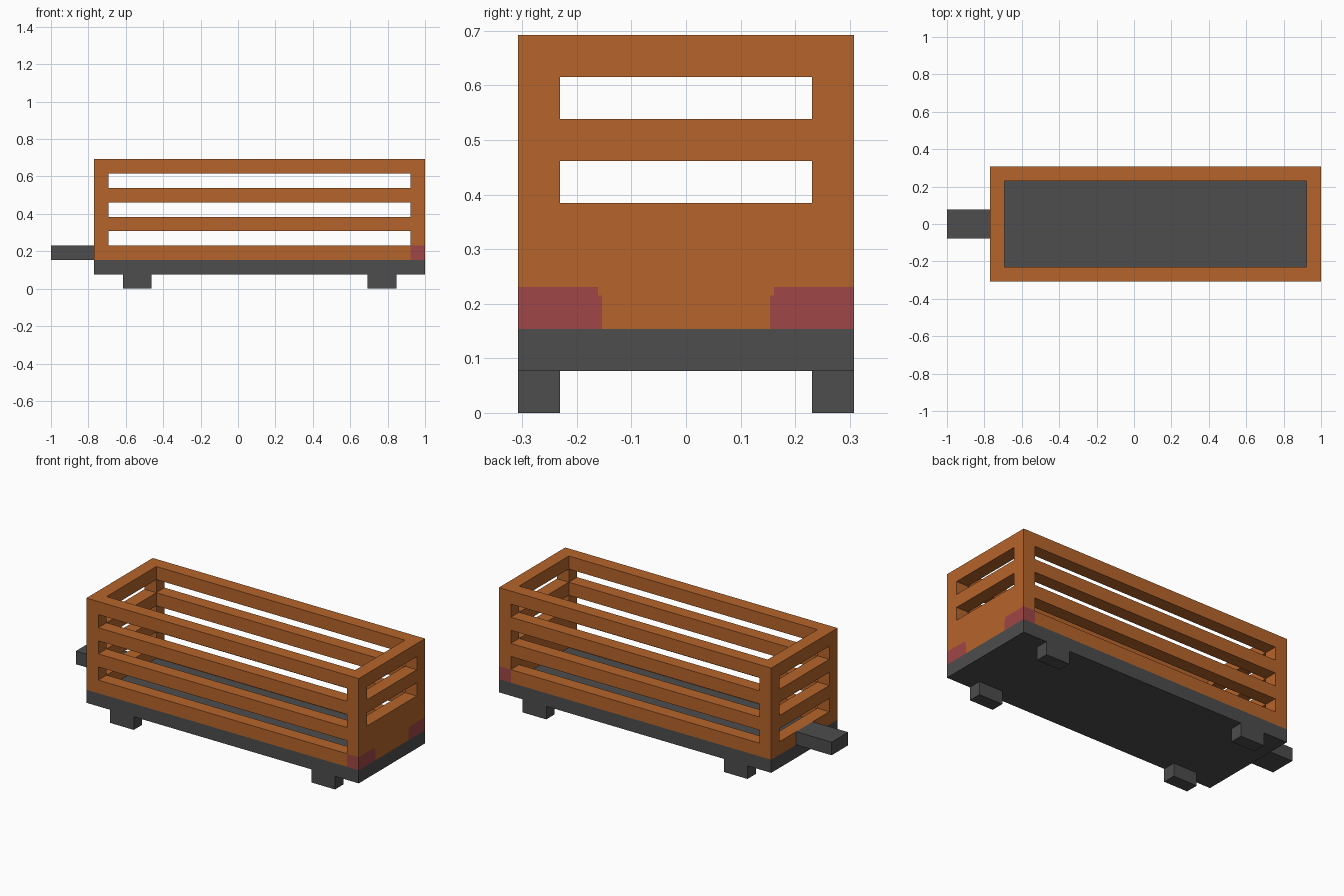
import bpy
import bmesh
from mathutils import Vector

cube = bpy.data.objects.get("Cube")
if cube:
    bpy.data.objects.remove(cube, do_unlink=True)

U = 1 / 13  # one block unit; the wagon is 26 units long


def material(name, rgb):
    m = bpy.data.materials.new(name)
    m.use_nodes = True
    m.diffuse_color = (*rgb, 1)
    m.node_tree.nodes["Principled BSDF"].inputs["Base Color"].default_value = (*rgb, 1)
    return m


ORANGE = material("orange wood", (0.468, 0.130, 0.025))
GREY = material("dark grey metal", (0.0742, 0.0742, 0.0742))
RED = material("red lamp", (0.352, 0.0612, 0.0612))


def finish(name, bm, mats):
    mesh = bpy.data.meshes.new(name)
    bm.to_mesh(mesh)
    bm.free()
    for m in mats:
        mesh.materials.append(m)
    obj = bpy.data.objects.new(name, mesh)
    bpy.context.collection.objects.link(obj)
    return obj


def box(name, lo, hi, mat):
    lo, hi = Vector(lo) * U, Vector(hi) * U
    bm = bmesh.new()
    bmesh.ops.create_cube(bm, size=1)
    bmesh.ops.scale(bm, vec=hi - lo, verts=bm.verts)
    bmesh.ops.translate(bm, vec=(lo + hi) / 2, verts=bm.verts)
    return finish(name, bm, [mat])


# Chassis, hitch and four feet
box("chassis", (-10, -4, 1), (13, 4, 2), GREY)
box("hitch", (-13, -1, 2), (-10, 1, 3), GREY)
for end, x in (("rear", 9), ("front", -8)):
    for side, y in (("right", -4), ("left", 3)):
        box(f"{end}_{side}_foot", (x, y, 0), (x + 2, y + 1, 1), GREY)

# Slatted cage: grid cells filled by rule, only their outer faces are made
GRID = (
    (-10, -9, 12, 13),
    (-4, -3, -2.1, -2, 2, 2.1, 3, 4),
    (2, 2.8, 3, 4, 5, 6, 7, 8, 9),
)


def filled(cell):
    if any(i < 0 or i > len(g) - 2 for i, g in zip(cell, GRID)):
        return False
    x, y, z = ((g[i] + g[i + 1]) / 2 for i, g in zip(cell, GRID))
    end, side = x < -9 or x > 12, abs(y) > 3
    if end and side:
        return True                      # corner post
    if not (end or side):
        return False                     # open inside
    solid_tail = x > 12 and z < 5        # closed lower panel at the lamp end
    return int(z) % 2 == 0 or solid_tail


bm = bmesh.new()
for i in range(len(GRID[0]) - 1):
    for j in range(len(GRID[1]) - 1):
        for k in range(len(GRID[2]) - 1):
            cell = (i, j, k)
            if not filled(cell):
                continue
            for axis in range(3):
                for step in (0, 1):
                    neighbour = list(cell)
                    neighbour[axis] += 1 if step else -1
                    if filled(neighbour):
                        continue
                    a, b = (axis + 1) % 3, (axis + 2) % 3
                    ring = [(0, 0), (1, 0), (1, 1), (0, 1)]
                    verts = []
                    for da, db in (ring if step else ring[::-1]):
                        p = [0, 0, 0]
                        p[axis] = GRID[axis][cell[axis] + step]
                        p[a] = GRID[a][cell[a] + da]
                        p[b] = GRID[b][cell[b] + db]
                        verts.append(bm.verts.new(Vector(p) * U))
                    face = bm.faces.new(verts)
                    # Painted lamps wrap the two lower tail corners
                    c = face.calc_center_median() / U
                    tail = c.x > 12.99 and abs(c.y) > (2 if c.z < 2.8 else 2.1)
                    flank = c.x > 12 and abs(c.y) > 3.99
                    if c.z < 3 and (tail or flank):
                        face.material_index = 1
bmesh.ops.remove_doubles(bm, verts=bm.verts, dist=1e-5)
finish("slatted_cage", bm, [ORANGE, RED])
